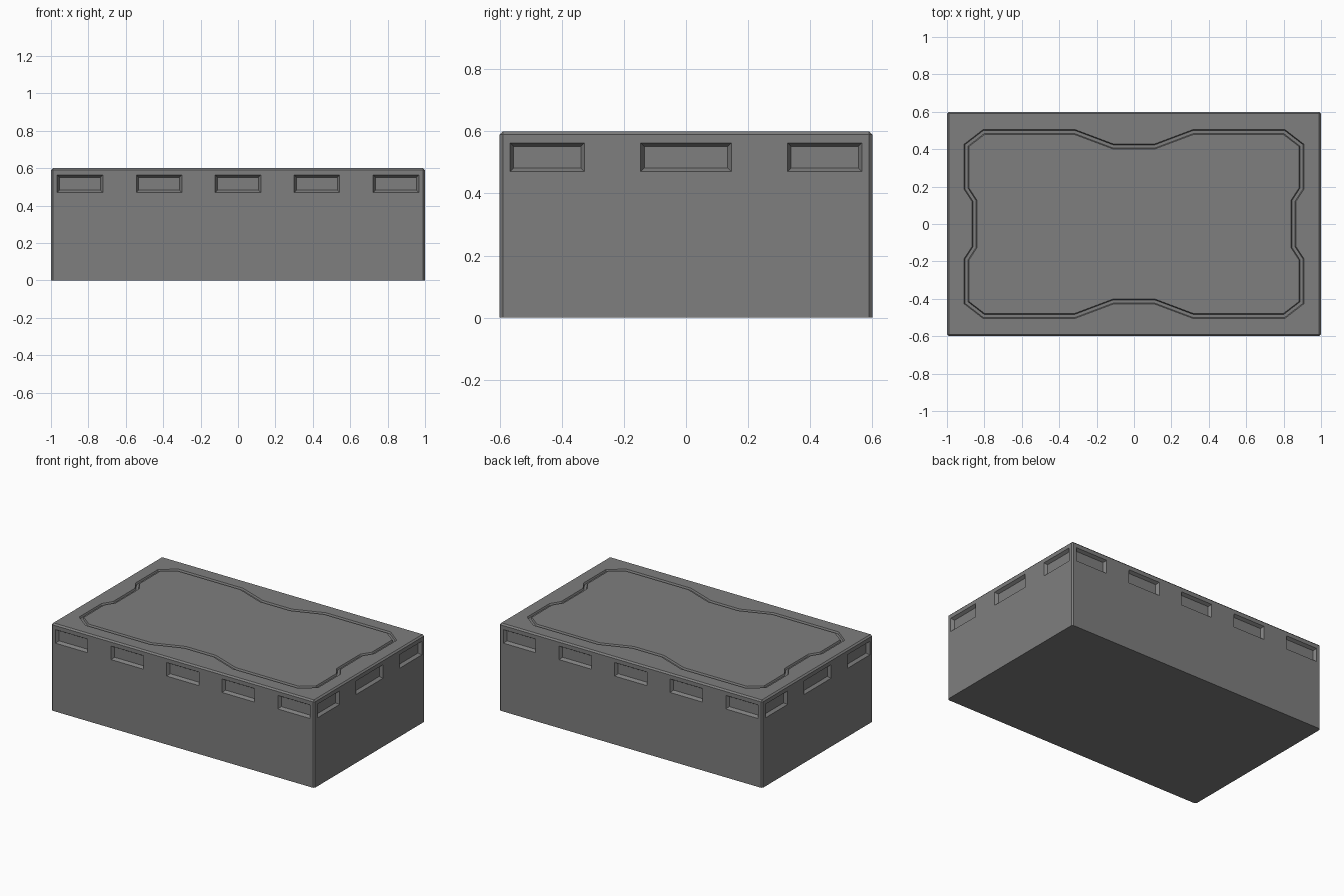
import bpy, bmesh
from mathutils import Vector, Matrix
from math import pi

if "Cube" in bpy.data.objects:
    bpy.data.objects.remove(bpy.data.objects["Cube"])

HX, HY, H = 1.0, 0.6, 0.6


def make_object(name, bm):
    bmesh.ops.recalc_face_normals(bm, faces=bm.faces[:])
    me = bpy.data.meshes.new(name)
    bm.to_mesh(me)
    bm.free()
    ob = bpy.data.objects.new(name, me)
    bpy.context.collection.objects.link(ob)
    return ob


def bridge_rings(bm, a, b):
    n = len(a)
    for i in range(n):
        j = (i + 1) % n
        bm.faces.new((a[i], a[j], b[j], b[i]))


# Tapered pocket cutter on a wall facing -y, turned onto the other walls
def add_pocket(bm, centre, half_w, wall, angle):
    z0, z1 = 0.47, 0.563
    rings = []
    for depth, inset in ((-0.01, -0.006), (0.02, 0.012)):
        w = half_w - inset
        pts = [(-w, z0 + inset), (w, z0 + inset), (w, z1 - inset), (-w, z1 - inset)]
        rot = Matrix.Rotation(angle, 3, 'Z')
        rings.append([bm.verts.new(rot @ Vector((centre + x, -wall + depth, z)))
                      for x, z in pts])
    bridge_rings(bm, *rings)
    bm.faces.new(rings[0])
    bm.faces.new(rings[1])


# Mitred inward offset of a counter-clockwise outline
def offset(pts, d):
    out = []
    for i, p in enumerate(pts):
        a = (p - pts[i - 1]).normalized()
        b = (pts[(i + 1) % len(pts)] - p).normalized()
        na, nb = Vector((-a.y, a.x)), Vector((-b.y, b.x))
        out.append(p + (na + nb) * (d / (1 + na.dot(nb))))
    return out


# Block with chamfered top and corner edges
bm = bmesh.new()
bmesh.ops.create_cube(bm, size=1)
for v in bm.verts:
    v.co = Vector((v.co.x * 2 * HX, v.co.y * 2 * HY, (v.co.z + 0.5) * H))
edges = [e for e in bm.edges if max(v.co.z for v in e.verts) > 0.1]
bmesh.ops.bevel(bm, geom=edges, offset=0.01, segments=1, profile=0.5, affect='EDGES')
block = make_object("block", bm)

# Pockets: five on each long side, three on each short side
bm = bmesh.new()
for turn in (0, pi):
    for x in (-0.845, -0.422, 0, 0.422, 0.845):
        add_pocket(bm, x, 0.122, HY, turn)
    for y, w in ((-0.447, 0.12), (0, 0.146), (0.447, 0.12)):
        add_pocket(bm, y, w, HX, turn + pi / 2)
pockets = make_object("pocket_cutter", bm)

# Decorative groove in the top, mirrored from one quarter
q = [(0.866, 0.12), (0.908, 0.185), (0.908, 0.427), (0.807, 0.505), (0.315, 0.505), (0.11, 0.428)]
outline = q + [(-x, y) for x, y in q[::-1]]
outline += [(-x, -y) for x, y in outline]
outline = [Vector(p) for p in outline]
bm = bmesh.new()
section = ((-0.004, H + 0.01), (0.005, H - 0.012), (0.021, H - 0.012), (0.03, H + 0.01))
rings = [[bm.verts.new((p.x, p.y, z)) for p in offset(outline, d)] for d, z in section]
for i in range(4):
    bridge_rings(bm, rings[i], rings[(i + 1) % 4])
groove = make_object("groove_cutter", bm)

# Carve the block, then discard the cutters
for cutter in (pockets, groove):
    mod = block.modifiers.new("carve", 'BOOLEAN')
    mod.operation = 'DIFFERENCE'
    mod.solver = 'EXACT'
    mod.object = cutter
    cutter.hide_render = True
dg = bpy.context.evaluated_depsgraph_get()
block.data = bpy.data.meshes.new_from_object(block.evaluated_get(dg))
block.modifiers.clear()
for cutter in (pockets, groove):
    bpy.data.objects.remove(cutter)

# Dark grey finish
grey = bpy.data.materials.new("dark_grey")
grey.diffuse_color = (0.21, 0.21, 0.21, 1)
grey.use_nodes = True
grey.node_tree.nodes["Principled BSDF"].inputs["Base Color"].default_value = grey.diffuse_color
block.data.materials.clear()
block.data.materials.append(grey)
for p in block.data.polygons:
    p.material_index = 0
